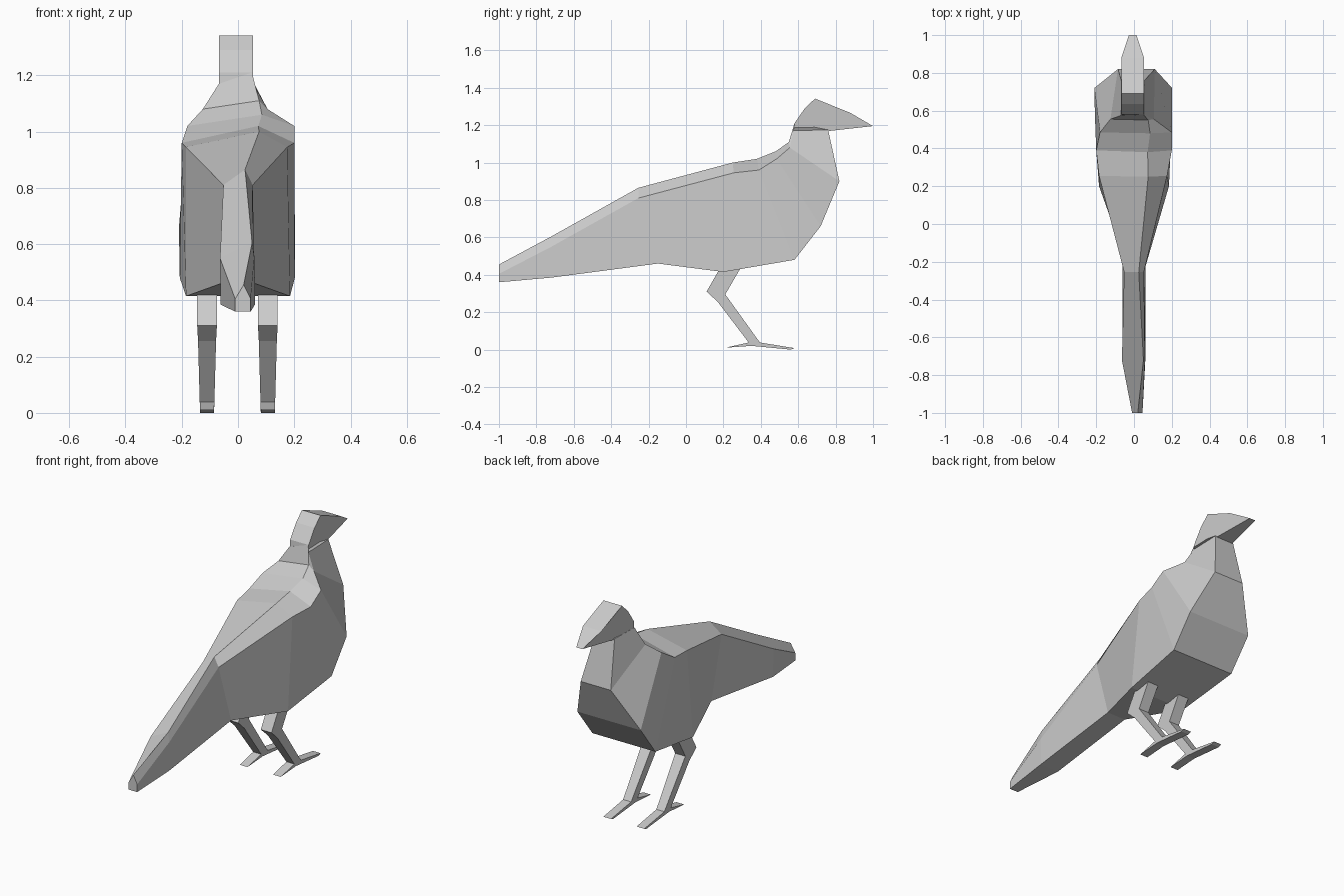
import bpy, bmesh


def finish(name, bm):
    bmesh.ops.recalc_face_normals(bm, faces=bm.faces[:])
    mesh = bpy.data.meshes.new(name)
    bm.to_mesh(mesh)
    bm.free()
    obj = bpy.data.objects.new(name, mesh)
    bpy.context.collection.objects.link(obj)
    return obj


def loft(name, rings):
    bm = bmesh.new()
    loops = [[bm.verts.new(p) for p in ring] for ring in rings]
    n = len(loops[0])
    for a, b in zip(loops, loops[1:]):
        for i in range(n):
            j = (i + 1) % n
            bm.faces.new((a[i], a[j], b[j], b[i]))
    bm.faces.new(loops[0])
    bm.faces.new(loops[-1])
    return finish(name, bm)


def slab(name, profile, cx=0.0):
    # side profile of (y, z, half width), extruded across x
    return loft(name, [[(cx + s * w, y, z) for y, z, w in profile] for s in (-1, 1)])


# Body: (left x, right x, y, z) for the underside and shoulder, (x, y, z) for the off-centre ridge
stations = [
    ((-.01, .045, -1.0, .36), (-.01, .045, -1.0, .405), (.02, -1.0, .455)),
    ((-.062, .06, -.72, .385), (-.064, .058, -.72, .55), (.05, -.72, .605)),
    ((-.06, .06, -.15, .46), (-.052, .052, -.255, .81), (.025, -.255, .865)),
    ((-.185, .185, .20, .415), (-.185, .175, .255, .945), (.075, .25, 1.0)),
    ((-.207, .202, .58, .48), (-.20, .20, .39, .96), (.072, .38, 1.02)),
    ((-.21, .202, .72, .66), (-.18, .20, .485, 1.02), (.085, .48, 1.06)),
    ((-.085, .11, .82, .90), (-.125, .105, .555, 1.08), (.075, .55, 1.11)),
    ((-.068, .055, .76, 1.175), (-.068, .055, .575, 1.17), (.05, .58, 1.21)),
]
rings = []
for (bl, br, by, bz), (sl, sr, sy, sz), ridge in stations:
    rings.append([(bl, by, bz), (sl, sy, sz), ridge, (sr, sy, sz), (br, by, bz)])
loft("body", rings)

# Head with the beak drawn out of it
head = [(.575, 1.16, .06), (.58, 1.21, .06), (.635, 1.29, .06), (.69, 1.342, .06),
        (.88, 1.265, .06), (1.0, 1.195, .02), (.73, 1.165, .06)]
slab("head", head, -.007)

# Legs with flat feet
leg = [(.30, .45, .035), (.21, .295, .033), (.395, .038, .026), (.58, .008, .025),
       (.56, 0, .025), (.35, .02, .025), (.21, .01, .025), (.335, .038, .026),
       (.17, .255, .032), (.11, .31, .035), (.19, .45, .035)]
for side, cx in (("left", -.11), ("right", .106)):
    slab(side + "_leg", leg, cx)
